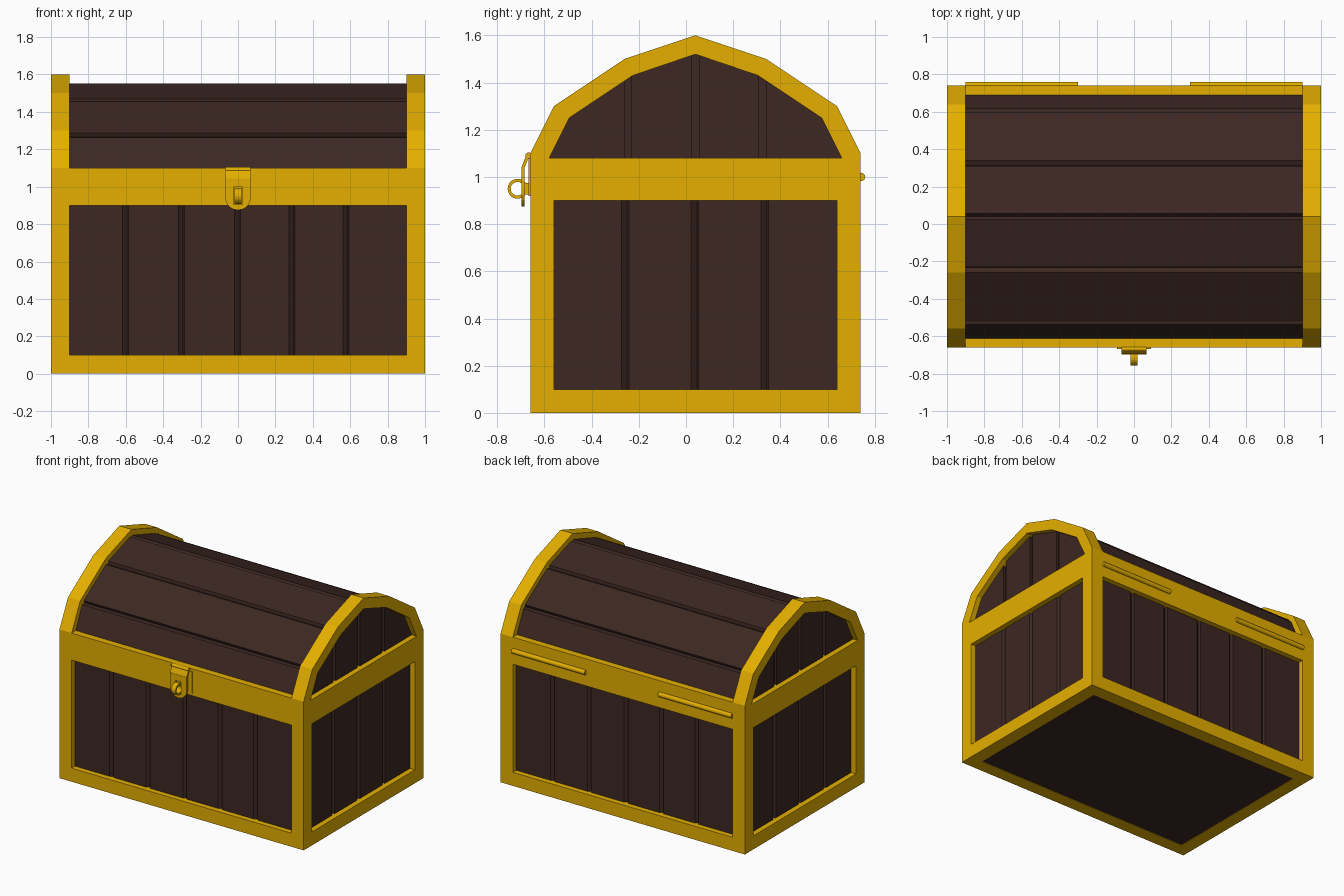
import bpy, bmesh
from math import pi, sin, cos
from mathutils import Vector

if "Cube" in bpy.data.objects:
    bpy.data.objects.remove(bpy.data.objects["Cube"])

CY = 0.04  # middle of the chest body in y


def material(name, rgb):
    m = bpy.data.materials.new(name)
    m.diffuse_color = (*rgb, 1)
    m.use_nodes = True
    m.node_tree.nodes["Principled BSDF"].inputs["Base Color"].default_value = m.diffuse_color
    return m


GOLD = material("gold_metal", (0.78, 0.43, 0.0))
WOOD = material("dark_wood", (0.045, 0.02, 0.016))


def add(name, bm, mat):
    bmesh.ops.recalc_face_normals(bm, faces=bm.faces)
    me = bpy.data.meshes.new(name)
    bm.to_mesh(me)
    bm.free()
    me.materials.append(mat)
    ob = bpy.data.objects.new(name, me)
    bpy.context.collection.objects.link(ob)
    return ob


def prism(name, pts, axis, lo, hi, mat):
    """Extrude a 2D outline: axis 'x' takes (y, z) points, 'z' takes (x, y)."""
    place = (lambda p: (lo, *p)) if axis == 'x' else (lambda p: (*p, lo))
    bm = bmesh.new()
    face = bm.faces.new([bm.verts.new(place(p)) for p in pts])
    out = bmesh.ops.extrude_face_region(bm, geom=[face])
    verts = [g for g in out['geom'] if isinstance(g, bmesh.types.BMVert)]
    d = hi - lo
    bmesh.ops.translate(bm, verts=verts, vec=(d, 0, 0) if axis == 'x' else (0, 0, d))
    # restore the starting cap if the extrusion consumed it
    edges = [e for e in bm.edges if e.is_boundary]
    if edges:
        bmesh.ops.holes_fill(bm, edges=edges)
    return add(name, bm, mat)


def box(name, x, y, z, mat):
    return prism(name, [(x[0], y[0]), (x[1], y[0]), (x[1], y[1]), (x[0], y[1])], 'z', *z, mat)


def plate(name, loops, half, loc, rot, mat):
    """Flat plate with holes, from a filled 2D curve."""
    cu = bpy.data.curves.new(name, 'CURVE')
    cu.dimensions, cu.fill_mode, cu.extrude = '2D', 'BOTH', half
    for loop in loops:
        s = cu.splines.new('POLY')
        s.points.add(len(loop) - 1)
        for p, c in zip(s.points, loop):
            p.co = (*c, 0, 1)
        s.use_cyclic_u = True
    cu.materials.append(mat)
    ob = bpy.data.objects.new(name, cu)
    ob.location, ob.rotation_euler = loc, rot
    bpy.context.collection.objects.link(ob)
    bpy.ops.object.select_all(action='DESELECT')
    ob.select_set(True)
    bpy.context.view_layer.objects.active = ob
    bpy.ops.object.convert(target='MESH')
    bpy.ops.object.shade_flat()


def rod(name, r, x, y, z, mat, sides=12):
    pts = [(y + r * cos(2 * pi * i / sides), z + r * sin(2 * pi * i / sides)) for i in range(sides)]
    return prism(name, pts, 'x', *x, mat)


def arch(half):
    """Mirror half an arch (half width, z) across the chest middle."""
    return [(CY + w, z) for w, z in half] + [(CY - w, z) for w, z in half[-2::-1]]


# Gold end frames with a wall opening and a lid opening
outer = [(CY + 0.7, 0)] + arch([(0.7, 1.1), (0.6, 1.3), (0.3, 1.5), (0, 1.6)]) + [(CY - 0.7, 0)]
lid_hole = arch([(0.62, 1.08), (0.535, 1.25), (0.265, 1.43), (0, 1.52)])
wall_hole = [(CY - 0.6, 0.1), (CY + 0.6, 0.1), (CY + 0.6, 0.9), (CY - 0.6, 0.9)]
for side, x in (("left", -0.95), ("right", 0.95)):
    plate(side + "_end_frame", [outer, lid_hole, wall_hole], 0.05, (x, 0, 0), (pi / 2, 0, pi / 2), GOLD)

# Gold front and back rails
for side, y in (("front", (-0.66, -0.56)), ("back", (0.64, 0.74))):
    box(side + "_bottom_rail", (-0.9, 0.9), y, (0, 0.1), GOLD)
    box(side + "_middle_rail", (-0.9, 0.9), y, (0.9, 1.1), GOLD)


# Wooden body: one grooved cross-section pulled upward
def grooved(a, b, cuts):
    a, b = Vector(a), Vector(b)
    d = (b - a).normalized()
    n = Vector((-d.y, d.x)) * 0.018
    pts, mid = [a], (a + b) / 2
    for c in cuts:
        p = mid + d * c
        pts += [p - d * 0.018, p + d * 0.006 + n, p + d * 0.014]
    return pts


xs, ys = (-0.6, -0.3, 0, 0.29, 0.58), (-0.295, 0, 0.295)
x, y0, y1 = 0.96, -0.62, 0.70
section = (grooved((-x, y0), (x, y0), xs) + grooved((x, y0), (x, y1), ys)
           + grooved((x, y1), (-x, y1), xs) + grooved((-x, y1), (-x, y0), ys))
prism("plank_body", section, 'z', 0.05, 1.08, WOOD)
box("floor_board", (-0.92, 0.92), (-0.58, 0.66), (0.003, 0.06), WOOD)

# Wooden lid: arch of planks with a groove at each bend
curve = [Vector(p) for p in arch([(0.66, 1.08), (0.57, 1.277), (0.285, 1.463), (0, 1.557)])]
centre = Vector((CY, 1.0))
lid = []
for i, (a, b) in enumerate(zip(curve, curve[1:])):
    d = (b - a).normalized() * 0.016
    lid.append(a + d if i else a)
    if i < len(curve) - 2:
        lid += [b - d, centre + (b - centre) * 0.96]
    else:
        lid.append(b)
prism("plank_lid", lid, 'x', -0.94, 0.94, WOOD)


# Upright planks on the lid ends
def top(y):
    for a, b in zip(curve, curve[1:]):
        if b.x <= y <= a.x:
            return a.y + (b.y - a.y) * (y - a.x) / (b.x - a.x) - 0.01
    return 1.08


for k, (a, b) in enumerate(((-0.64, -0.3), (-0.27, -0.015), (0.015, 0.27), (0.3, 0.64))):
    a, b = a + CY, b + CY
    bends = [(p.x, p.y - 0.01) for p in curve if a < p.x < b]
    pts = [(a, 1.06), (b, 1.06), (b, top(b))] + bends + [(a, top(a))]
    for side, lo in (("left", -0.96), ("right", 0.9)):
        prism(f"{side}_lid_end_plank_{k + 1}", pts, 'x', lo, lo + 0.06, WOOD)

# Hinge barrels on the back
for side, s in (("left", -1), ("right", 1)):
    rod(side + "_hinge", 0.018, sorted((s * 0.3, s * 0.9)), 0.742, 1.0, GOLD)

# Front clasp: knuckle, slotted hasp with a rounded end, staple ring
rod("hasp_knuckle", 0.014, (-0.068, 0.068), -0.667, 1.09, GOLD)
prism("hasp_bend", [(-0.66, 1.1), (-0.674, 1.1), (-0.698, 1.04), (-0.684, 1.04)],
      'x', -0.068, 0.068, GOLD)
hasp = [(-0.068, 1.045)] + [(0.068 * cos(t), 0.943 + 0.068 * sin(t))
                            for t in (pi + pi * i / 10 for i in range(11))] + [(0.068, 1.045)]
slot = [(-0.023, 0.905), (0.023, 0.905), (0.023, 0.998), (-0.023, 0.998)]
plate("hasp", [hasp, slot], 0.007, (0, -0.691, 0), (pi / 2, 0, 0), GOLD)
box("staple_plate", (-0.09, 0.09), (-0.667, -0.66), (0.92, 1.08), GOLD)
box("staple_foot", (-0.018, 0.018), (-0.685, -0.66), (0.925, 0.975), GOLD)
ring = [[(r * cos(2 * pi * i / 20), r * sin(2 * pi * i / 20)) for i in range(20)] for r in (0.042, 0.029)]
plate("staple_ring", ring, 0.018, (0, -0.714, 0.95), (pi / 2, 0, pi / 2), GOLD)
